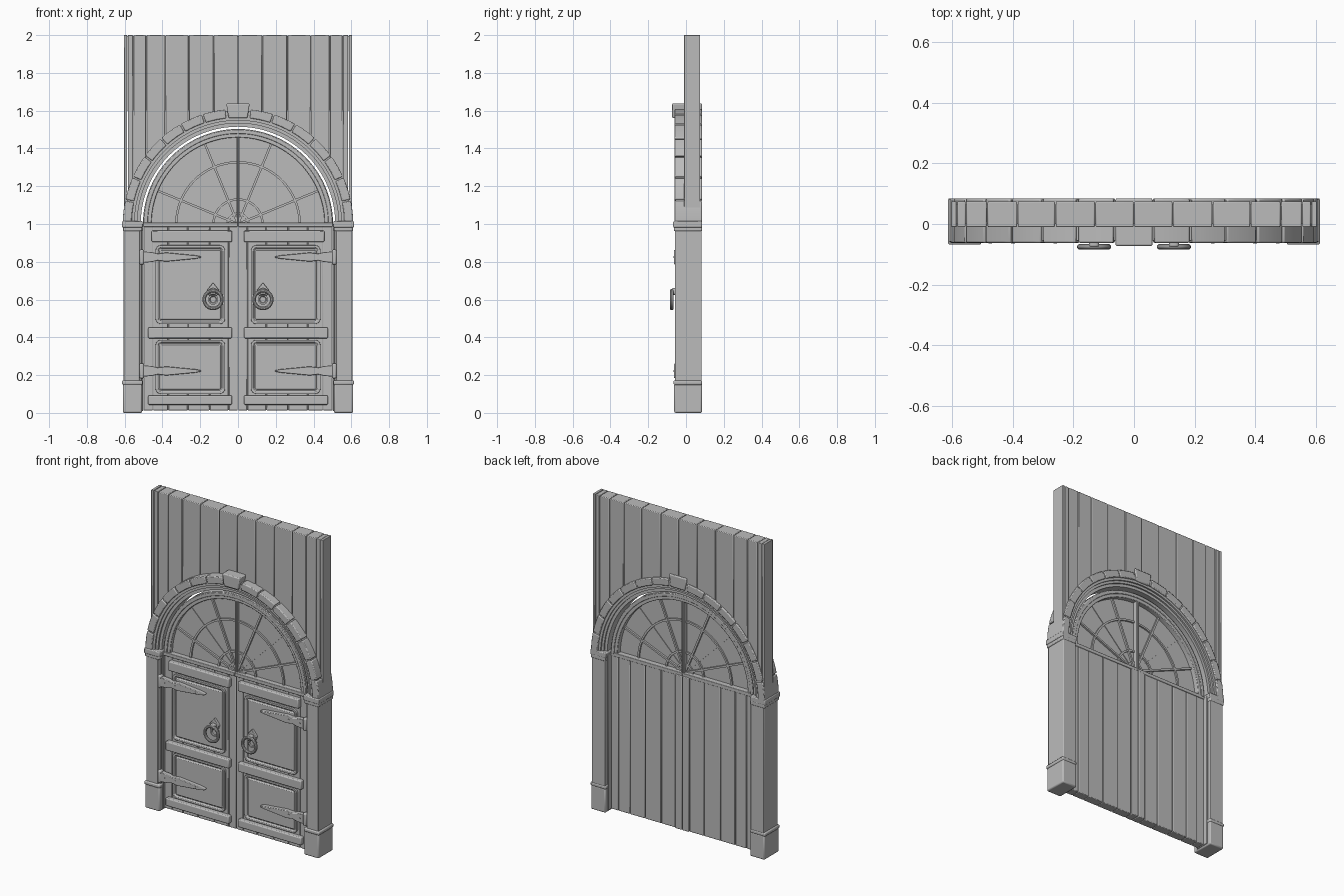
import bpy, bmesh, math
from mathutils import Vector

if "Cube" in bpy.data.objects:
    bpy.data.objects.remove(bpy.data.objects["Cube"])

grey = bpy.data.materials.new("plain grey")
grey.use_nodes = True
COLOUR = (0.5, 0.5, 0.5, 1)
grey.diffuse_color = COLOUR
grey.node_tree.nodes["Principled BSDF"].inputs["Base Color"].default_value = COLOUR
parts = []
SPRING = 1.0  # height of the arch centre


def finish(bm, name, bevel=0.0):
    bmesh.ops.recalc_face_normals(bm, faces=bm.faces)
    mesh = bpy.data.meshes.new(name)
    bm.to_mesh(mesh)
    bm.free()
    mesh.materials.append(grey)
    obj = bpy.data.objects.new(name, mesh)
    bpy.context.collection.objects.link(obj)
    if bevel:
        mod = obj.modifiers.new("Bevel", "BEVEL")
        mod.width = bevel
        mod.segments = 2
        mod.limit_method = "ANGLE"
        mod.angle_limit = math.radians(35)
    parts.append(obj)
    return obj


def prism(name, outline, y0, y1, bevel=0.0, insets=()):
    """Extrude an x-z outline from y0 (front) to y1, then inset the front face."""
    bm = bmesh.new()
    front = [bm.verts.new((x, y0, z)) for x, z in outline]
    back = [bm.verts.new((x, y1, z)) for x, z in outline]
    face = bm.faces.new(front)
    bm.faces.new(back[::-1])
    n = len(outline)
    for i in range(n):
        j = (i + 1) % n
        bm.faces.new((front[i], back[i], back[j], front[j]))
    bmesh.ops.recalc_face_normals(bm, faces=bm.faces)
    for width, depth in insets:
        bmesh.ops.inset_region(bm, faces=[face], thickness=width, depth=depth)
    return finish(bm, name, bevel)


def box(name, x0, x1, y0, y1, z0, z1, bevel=0.004):
    return prism(name, [(x0, z0), (x1, z0), (x1, z1), (x0, z1)], y0, y1, bevel)


def arc(r, a0, a1, n):
    return [(r * math.cos(math.radians(a0 + (a1 - a0) * i / n)),
             SPRING + r * math.sin(math.radians(a0 + (a1 - a0) * i / n))) for i in range(n + 1)]


def band(name, r0, r1, y0, y1, a0=0, a1=180, n=48, bevel=0.0):
    return prism(name, arc(r1, a0, a1, n) + arc(r0, a1, a0, n), y0, y1, bevel)


def rounded(x0, x1, z0, z1, r):
    pts = []
    corners = [(x1 - r, z1 - r), (x0 + r, z1 - r), (x0 + r, z0 + r), (x1 - r, z0 + r)]
    for k, (cx, cz) in enumerate(corners):
        for i in range(5):
            a = math.radians(90 * k + 22.5 * i)
            pts.append((cx + r * math.cos(a), cz + r * math.sin(a)))
    return pts


def flip(s, pts):
    return [(s * x, z) for x, z in pts]


# Plank wall above the arch, each plank cut by the arch curve
WALL_R = 0.575
seams = [0, 0.128, 0.26, 0.385, 0.485, 0.555, 0.585, 0.605]
for s in (1, -1):
    for a, b in zip(seams, seams[1:]):
        a, b = a + 0.0015, b - 0.0015
        under = []
        for i in range(9):
            x = a + (b - a) * i / 8
            under.append((x, SPRING + max(0.02, math.sqrt(max(0, WALL_R ** 2 - x * x)))))
        prism("wall_plank", flip(s, under + [(b, 2.0), (a, 2.0)]), -0.01, 0.075, 0.004)
box("wall_core", -0.6, 0.6, 0.0, 0.065, 1.6, 1.995, 0)

# Arch stones, keystone and stepped moulding
STEP = 12
for side in (0, 1):
    for i in range(7):
        a0, a1 = i * STEP + 0.4, (i + 1) * STEP - 0.4
        if side:
            a0, a1 = 180 - a1, 180 - a0
        band("arch_stone", 0.563, 0.61, -0.062, 0.085, a0, a1, 4, 0.005)
band("arch_mortar", 0.565, 0.6, -0.055, 0.08)
prism("keystone", [(-0.05, 1.56), (0.05, 1.56), (0.062, 1.638), (-0.062, 1.638)], -0.073, 0.085, 0.006)
for r0, r1, y0, y1 in [(0.515, 0.535, -0.03, 0.055), (0.533, 0.55, -0.042, 0.065), (0.548, 0.566, -0.052, 0.075)]:
    band("arch_moulding", r0, r1, y0, y1)

# Pillars, jambs, bases and caps
for s in (1, -1):
    box("pillar", s * 0.522, s * 0.605, -0.058, 0.083, 0.1, 1.0)
    box("jamb_outer", s * 0.511, s * 0.53, -0.045, 0.083, 0.1, 1.0, 0.003)
    box("jamb_inner", s * 0.502, s * 0.53, -0.032, 0.06, 0.01, 1.0, 0.003)
    box("pillar_base", s * 0.507, s * 0.61, -0.063, 0.085, 0, 0.155, 0.008)
    box("pillar_base_rim", s * 0.505, s * 0.614, -0.066, 0.085, 0.148, 0.172, 0.007)
    box("pillar_cap", s * 0.508, s * 0.61, -0.064, 0.085, 0.962, 0.99, 0.005)
    box("pillar_cap_top", s * 0.505, s * 0.614, -0.068, 0.085, 0.982, 1.015, 0.005)

# Door leaves: planks, rails and raised panels
plank_edges = [0.0, 0.05, 0.15, 0.265, 0.37, 0.45, 0.502]
for s in (1, -1):
    for i, (a, b) in enumerate(zip(plank_edges, plank_edges[1:])):
        box("door_plank", s * (a + 0.0015), s * (b - 0.0015), -0.022, 0.042 if i == 0 else 0.035, 0.012, 0.99)
    box("door_core", s * 0.004, s * 0.5, -0.016, 0.028, 0.015, 0.985, 0)
    for z0, z1, end in [(0.905, 0.965, 0.457), (0.395, 0.452, 0.476), (0.043, 0.092, 0.476)]:
        box("door_rail", s * 0.032, s * end, -0.05, -0.015, z0, z1, 0.006)
    for z0, z1 in [(0.47, 0.888), (0.1, 0.387)]:
        prism("door_panel", flip(s, rounded(0.068, 0.437, z0, z1, 0.03)), -0.036, -0.015, 0.003,
              [(0.012, 0.0), (0.006, -0.008), (0.004, 0.0), (0.006, 0.008)])
    box("transom", s * 0.001, s * 0.502, -0.035, 0.038, 0.985, 1.008, 0.003)

    # Strap hinges
    for z in (0.825, 0.222):
        half = [(0.505, 0.03), (0.455, 0.026), (0.425, 0.018), (0.38, 0.024), (0.33, 0.019), (0.225, 0.009), (0.195, 0.003)]
        outline = [(x, z + h) for x, h in half] + [(x, z - h) for x, h in reversed(half)]
        prism("hinge_strap", flip(s, outline), -0.062, -0.03, 0.003)
        box("hinge_knuckle", s * 0.498, s * 0.522, -0.064, -0.03, z - 0.04, z + 0.04, 0.008)
        for x in (0.475, 0.4, 0.26):
            prism("hinge_rivet", flip(s, rounded(x - 0.006, x + 0.006, z - 0.006, z + 0.006, 0.0055)), -0.065, -0.05)

    # Ring handle with its pointed plate and boss
    plate = [(0.132, 0.69), (0.1, 0.65), (0.11, 0.622), (0.154, 0.622), (0.164, 0.65)]
    prism("handle_plate", flip(s, plate), -0.053, -0.03, 0.003)
    prism("handle_boss", flip(s, rounded(0.115, 0.149, 0.625, 0.66, 0.012)), -0.076, -0.045, 0.005)
    bpy.ops.mesh.primitive_torus_add(location=(s * 0.132, -0.0755, 0.6), rotation=(math.pi / 2, 0, 0),
                                     major_radius=0.047, minor_radius=0.0095, major_segments=32, minor_segments=10)
    ring = bpy.context.object
    ring.name = "handle_ring"
    ring.data.materials.append(grey)
    parts.append(ring)
    prism("handle_stop", flip(s, rounded(0.105, 0.159, 0.573, 0.627, 0.026)), -0.05, -0.03, 0.004,
          [(0.008, 0.0), (0.004, -0.005)])

# Fanlight: pane, frame, arcs and spokes
prism("window_pane", arc(0.47, 0, 180, 48), -0.002, 0.004)
band("window_frame", 0.458, 0.503, -0.025, 0.035, bevel=0.003)
band("window_frame_lip", 0.478, 0.5, -0.032, 0.04, bevel=0.003)
for r in (0.327, 0.13, 0.055):
    band("window_arc", r - 0.006, r + 0.006, -0.012, 0.014, n=32)
for k in range(1, 8):
    a = math.radians(22.5 * k)
    w, d = (0.004, 0.006) if k in (2, 6) else (0.006, 0.014)
    along, across = Vector((math.cos(a), math.sin(a))), Vector((-math.sin(a), math.cos(a))) * w
    base = Vector((0, SPRING))
    corners = [base + across, base - across, base + along * 0.465 - across, base + along * 0.465 + across]
    prism("window_spoke", [tuple(c) for c in corners], -d, d + 0.002)
for s in (1, -1):
    box("window_mullion", s * 0.001, s * 0.009, -0.02, 0.035, 1.0, 1.47, 0.002)

# Smooth shading with sharp edges kept
bpy.ops.object.select_all(action="DESELECT")
for obj in parts:
    obj.select_set(True)
bpy.context.view_layer.objects.active = parts[0]
bpy.ops.object.shade_smooth_by_angle(angle=math.radians(30))
